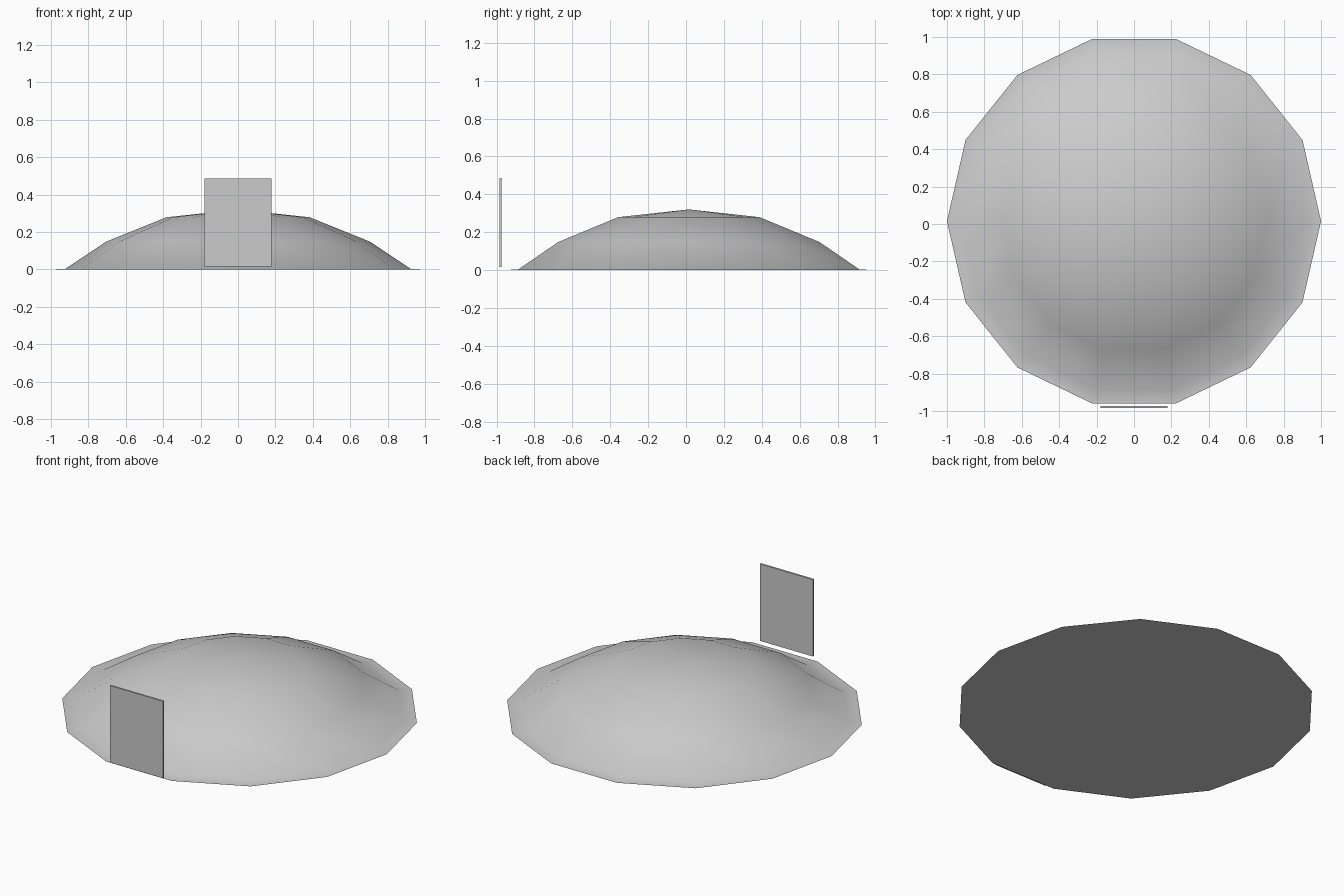
import bpy, bmesh
from math import cos, sin, tau, radians

if "Cube" in bpy.data.objects:
    bpy.data.objects.remove(bpy.data.objects["Cube"])

SIDES = 14
CENTRE_Y = 0.015


def make_object(name, bm):
    bmesh.ops.recalc_face_normals(bm, faces=bm.faces)
    mesh = bpy.data.meshes.new(name)
    bm.to_mesh(mesh)
    bm.free()
    obj = bpy.data.objects.new(name, mesh)
    bpy.context.collection.objects.link(obj)
    return obj


# Dome: squashed sphere profile turned around z, ending in a flat brim
profile = [(0.383, 0.279), (0.707, 0.148), (0.924, 0.003), (1.0, 0.0)]
bm = bmesh.new()
apex = bm.verts.new((0, CENTRE_Y, 0.32))
rings = [[bm.verts.new((r * cos(tau * i / SIDES),
                        CENTRE_Y + r * sin(tau * i / SIDES), z))
          for i in range(SIDES)] for r, z in profile]
for i in range(SIDES):
    j = (i + 1) % SIDES
    bm.faces.new((apex, rings[0][i], rings[0][j]))
    for upper, lower in zip(rings, rings[1:]):
        bm.faces.new((upper[i], lower[i], lower[j], upper[j]))
# Flat closed underside
bm.faces.new(rings[-1][::-1])
dome = make_object("dome", bm)
bpy.context.view_layer.objects.active = dome
dome.select_set(True)
bpy.ops.object.shade_smooth_by_angle(angle=radians(45))

# Door: thin upright panel standing just in front of the dome
bm = bmesh.new()
bmesh.ops.create_cube(bm, size=1)
bmesh.ops.scale(bm, vec=(0.36, 0.012, 0.472), verts=bm.verts)
bmesh.ops.translate(bm, vec=(0, -0.979, 0.251), verts=bm.verts)
make_object("door_panel", bm)
